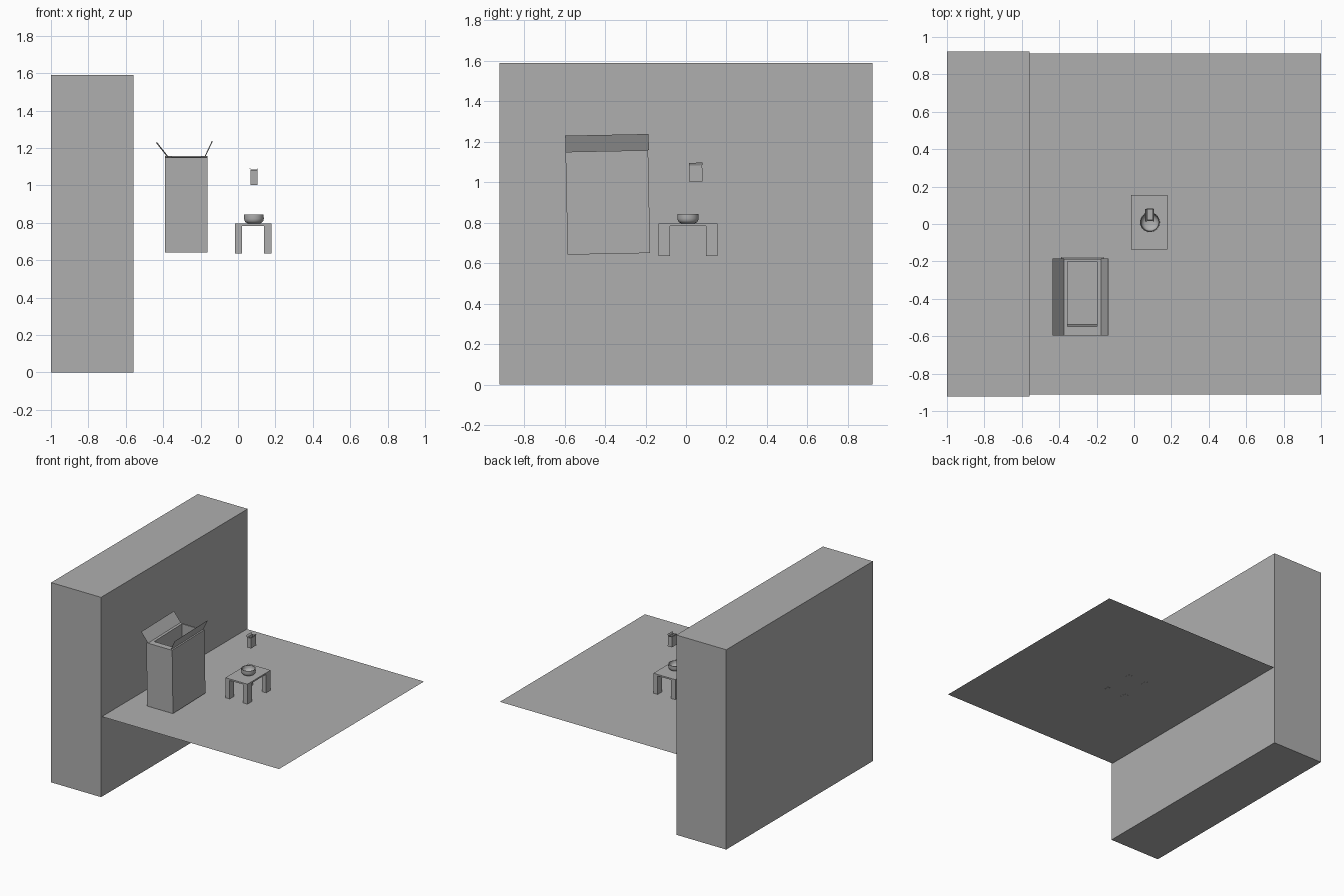
import bpy, bmesh
from math import radians, tau
from mathutils import Matrix, Vector

cube = bpy.data.objects.get("Cube")
if cube:
    bpy.data.objects.remove(cube, do_unlink=True)

colour = (0.43, 0.43, 0.43, 1)
grey = bpy.data.materials.new("plain grey")
grey.use_nodes = True
grey.diffuse_color = colour
grey.node_tree.nodes["Principled BSDF"].inputs["Base Color"].default_value = colour


def finish(name, bm):
    bmesh.ops.recalc_face_normals(bm, faces=bm.faces)
    mesh = bpy.data.meshes.new(name)
    bm.to_mesh(mesh)
    bm.free()
    mesh.materials.append(grey)
    obj = bpy.data.objects.new(name, mesh)
    bpy.context.collection.objects.link(obj)
    return obj


def add_block(bm, lo, hi):
    lo, hi = Vector(lo), Vector(hi)
    mat = Matrix.Translation((lo + hi) / 2) @ Matrix.Diagonal((*(hi - lo), 1))
    return bmesh.ops.create_cube(bm, size=1, matrix=mat)["verts"]


def block(name, lo, hi):
    bm = bmesh.new()
    add_block(bm, lo, hi)
    return finish(name, bm)


# Open carton with a hollow body and two flaps, leaning slightly forward
def carton(name, location, size):
    place = (Matrix.Translation(location) @ Matrix.Rotation(radians(1.15), 4, 'X')
             @ Matrix.Scale(size, 4))
    w, d, h = 0.1135, 0.204, 0.508
    bm = bmesh.new()
    add_block(bm, (-w, -d, 0), (w, d, h))
    top = max(bm.faces, key=lambda f: f.calc_center_median().z)
    bmesh.ops.inset_individual(bm, faces=[top], thickness=0.02)
    for v in top.verts:
        v.co.x = 0.078 if v.co.x > 0 else -0.078
        v.co.y = 0.192 if v.co.y > 0 else -0.157
    cavity = bmesh.ops.extrude_discrete_faces(bm, faces=[top])["faces"][0]
    bmesh.ops.translate(bm, verts=cavity.verts, vec=(0, 0, 0.03 - h))
    body = finish(name + "_body", bm)
    body.matrix_world = place

    for side, base, tip, rise in (("right", -0.1, -0.159, 0.075), ("left", 0.1, 0.138, 0.08)):
        bm = bmesh.new()
        for v in add_block(bm, (base - 0.001, -d, h), (base + 0.001, d + 0.004, h + rise)):
            if v.co.z > h + rise / 2:
                v.co.x += tip - base
        flap = finish(f"{name}_{side}_flap", bm)
        flap.matrix_world = place


# Thick wall and thin floor sheet
block("wall", (-1, -0.922, 0), (-0.56, 0.922, 1.59))
bm = bmesh.new()
bm.faces.new([bm.verts.new(p) for p in
              ((-0.56, -0.912, 0.637), (1, -0.912, 0.637), (1, 0.912, 0.637), (-0.56, 0.912, 0.637))])
finish("floor", bm)

# Large carton on the floor and its small twin in the air
carton("large_carton", (-0.2765, -0.381, 0.646), 1)
carton("small_carton", (0.0855, 0.049, 1.002), 0.16)

# Low table
x0, x1, y0, y1 = -0.016, 0.178, -0.136, 0.156
block("table_top", (x0, y0, 0.784), (x1, y1, 0.796))
for sx, x in (("right", x0), ("left", x1 - 0.038)):
    for sy, y in (("front", y0), ("back", y1 - 0.056)):
        block(f"table_{sy}_{sx}_leg", (x, y, 0.636), (x + 0.038, y + 0.056, 0.784))

# Rounded bowl spun from its outer and inner profile
profile = [(0, 0), (0.032, 0), (0.044, 0.006), (0.05, 0.014), (0.053, 0.026), (0.052, 0.047),
           (0.048, 0.047), (0.047, 0.03), (0.04, 0.016), (0.028, 0.008), (0, 0.005)]
bm = bmesh.new()
verts = [bm.verts.new((r, 0, z)) for r, z in profile]
edges = [bm.edges.new(pair) for pair in zip(verts, verts[1:])]
bmesh.ops.spin(bm, geom=verts + edges, cent=(0, 0, 0), axis=(0, 0, 1), angle=tau, steps=32)
bmesh.ops.remove_doubles(bm, verts=bm.verts, dist=0.0001)
bowl = finish("bowl", bm)
bowl.location = (0.085, 0.01, 0.796)
bpy.ops.object.select_all(action='DESELECT')
bowl.select_set(True)
bpy.context.view_layer.objects.active = bowl
bpy.ops.object.shade_smooth_by_angle(angle=radians(40))
